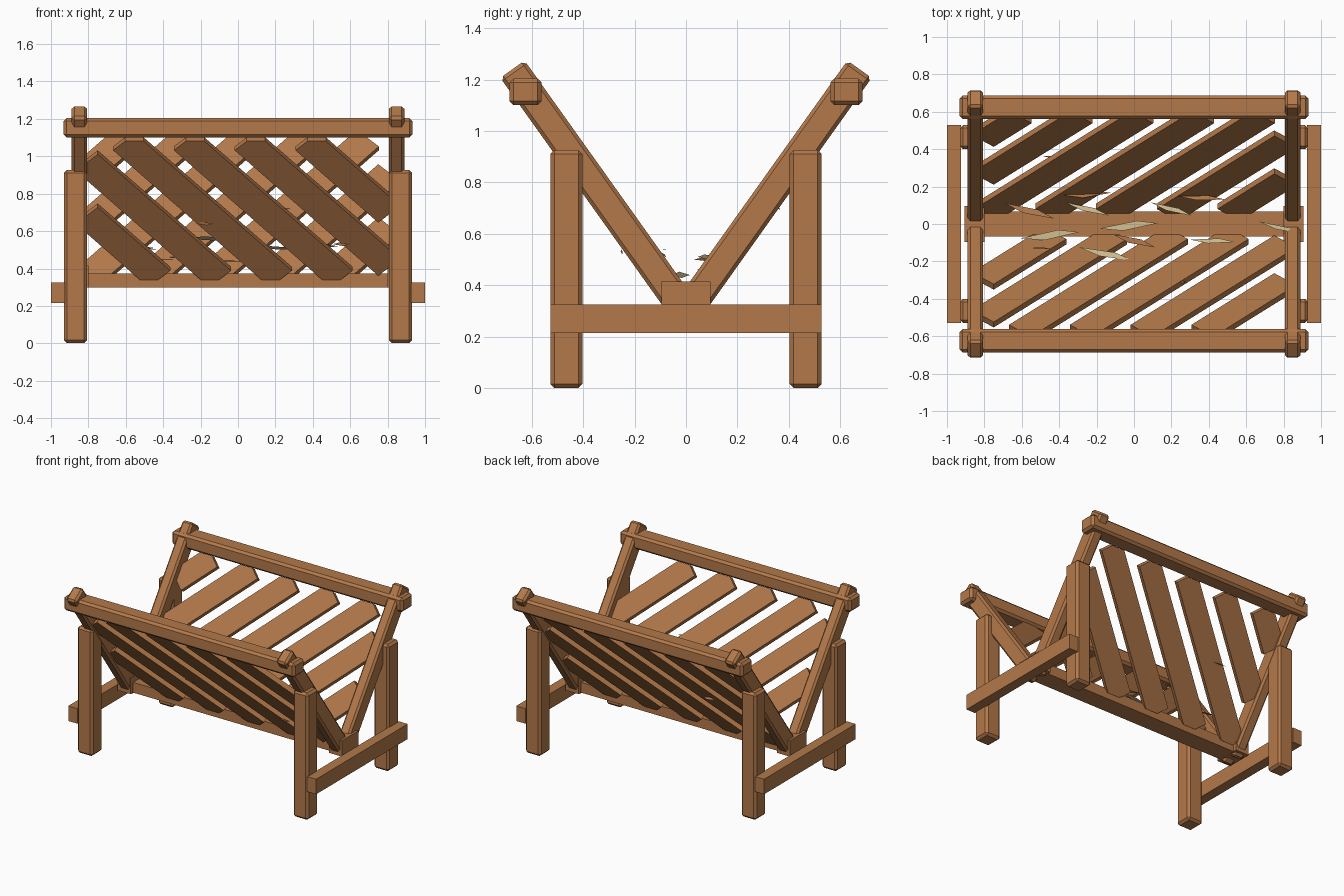
import bpy, bmesh, math, random
from mathutils import Matrix, Vector

cube = bpy.data.objects.get("Cube")
if cube:
    bpy.data.objects.remove(cube, do_unlink=True)
random.seed(4)


def material(name, color):
    m = bpy.data.materials.new(name)
    m.use_nodes = True
    m.diffuse_color = (*color, 1)
    m.node_tree.nodes["Principled BSDF"].inputs["Base Color"].default_value = (*color, 1)
    return m


wood = material("warm wood", (0.45, 0.19, 0.068))
straw = material("pale straw", (0.62, 0.50, 0.27))


def add_object(name, bm, mat, matrix=Matrix()):
    bmesh.ops.recalc_face_normals(bm, faces=bm.faces)
    mesh = bpy.data.meshes.new(name)
    bm.to_mesh(mesh)
    bm.free()
    mesh.materials.append(mat)
    ob = bpy.data.objects.new(name, mesh)
    ob.matrix_world = matrix
    bpy.context.collection.objects.link(ob)
    return ob


def box(name, center, size, bevel=0, tilt=0):
    bm = bmesh.new()
    bmesh.ops.create_cube(bm, size=1, matrix=Matrix.Diagonal((*size, 1)))
    if bevel:
        bmesh.ops.bevel(bm, geom=bm.edges[:], offset=bevel, segments=1, affect='EDGES')
    return add_object(name, bm, wood, Matrix.Translation(center) @ Matrix.Rotation(tilt, 4, 'X'))


# Frame: legs, slanted arms, foot bars, rails
arm_low, arm_high = Vector((0, 0.008, 0.304)), Vector((0, 0.675, 1.24))
arm = arm_high - arm_low
lean = math.atan2(arm.y, arm.z)
for sx, side in ((-1, "right"), (1, "left")):
    box(side + "_foot_bar", (sx * 0.963, 0, 0.27), (0.074, 1.056, 0.11))
    box(side + "_center_block", (sx * 0.852, 0, 0.357), (0.106, 0.19, 0.116))
    for sy, end in ((-1, "front"), (1, "back")):
        box(f"{end}_{side}_leg", (sx * 0.87, sy * 0.465, 0.463), (0.123, 0.126, 0.925), 0.016)
        mid = (arm_low + arm_high) / 2
        box(f"{end}_{side}_arm", (sx * 0.848, sy * mid.y, mid.z),
            (0.082, 0.116, arm.length), 0.014, -sy * lean)
for sy, end in ((-1, "front"), (1, "back")):
    box(end + "_top_rail", (0, sy * 0.624, 1.152), (1.864, 0.125, 0.104), 0.016)
box("center_beam", (0, 0, 0.337), (1.64, 0.135, 0.075))

# Diagonal slats, laid out in a panel plane and trimmed to the frame
slope = math.radians(47)
dx, dy = math.cos(slope), math.sin(slope)
width, thick, height, half_x, reach = 0.16, 0.036, 0.91, 0.815, 0.615
across, up = Vector((1, 0, 0)), Vector((0, -math.sin(lean), math.cos(lean)))
panel = Matrix((across, up, across.cross(up))).transposed().to_4x4()
panel = Matrix.Translation((0, -0.06, 0.35)) @ panel


def slat(name, cx, matrix):
    inset = 0.75 + width / 2 * dy
    start = max(-reach, (-inset - cx) / dx)
    stop = min(reach, (inset - cx) / dx)
    place = (Matrix.Translation((cx, height / 2, 0)) @ Matrix.Rotation(-slope, 4, 'Z')
             @ Matrix.Translation(((start + stop) / 2, 0, 0))
             @ Matrix.Diagonal((stop - start, width, thick, 1)))
    bm = bmesh.new()
    bmesh.ops.create_cube(bm, size=1, matrix=place)
    for co, no in (((0, 0, 0), (0, -1, 0)), ((0, height, 0), (0, 1, 0)),
                   ((-half_x, 0, 0), (-1, 0, 0)), ((half_x, 0, 0), (1, 0, 0))):
        cut = bmesh.ops.bisect_plane(bm, geom=bm.verts[:] + bm.edges[:] + bm.faces[:],
                                     plane_co=co, plane_no=no, clear_outer=True)
        edges = [e for e in cut["geom_cut"] if isinstance(e, bmesh.types.BMEdge)]
        if edges:
            bmesh.ops.holes_fill(bm, edges=[e for e in bm.edges if e.is_boundary])
    add_object(name, bm, wood, matrix)


for i in range(-2, 4):
    slat(f"front_slat_{i + 3}", -0.19 + 0.325 * i, panel)
for i in range(-2, 5):
    slat(f"back_slat_{i + 3}", -0.275 + 0.325 * i, Matrix.Rotation(math.pi, 4, 'Z') @ panel)


# Loose straw: thin pointed blades scattered in the trough
def blade(name, center, length, heading, mat):
    bm = bmesh.new()
    w = length * 0.07
    pts = [(-length / 2, 0, 0), (-length * 0.1, -w, 0.008), (length / 2, 0, 0), (length * 0.15, w, -0.008)]
    bm.faces.new([bm.verts.new(p) for p in pts])
    turn = Matrix.Rotation(heading, 4, 'Z') @ Matrix.Rotation(random.uniform(-0.5, 0.5), 4, 'X')
    add_object(name, bm, mat, Matrix.Translation(center) @ turn)


pale = ((-0.25, 0.08, 0.46), (0.2, 0.08, 0.51), (-0.03, -0.01, 0.44), (0.42, -0.09, 0.52),
        (0.78, -0.02, 0.44), (-0.45, -0.06, 0.45), (-0.15, -0.16, 0.56))
brown = ((-0.25, 0.16, 0.52), (-0.56, 0.07, 0.5), (0.36, 0.14, 0.53), (0, -0.09, 0.54))
small = ((-0.5, -0.13, 0.51), (0.23, -0.31, 0.72), (-0.44, 0.36, 0.7), (-0.18, -0.3, 0.64),
         (0.55, -0.25, 0.53))
for label, spots, size, mat in (("pale_straw", pale, 0.27, straw), ("brown_straw", brown, 0.24, wood),
                                ("short_straw", small, 0.09, wood)):
    for i, spot in enumerate(spots):
        blade(f"{label}_{i + 1}", spot, size * random.uniform(0.8, 1.2), random.uniform(-0.35, 0.2), mat)
